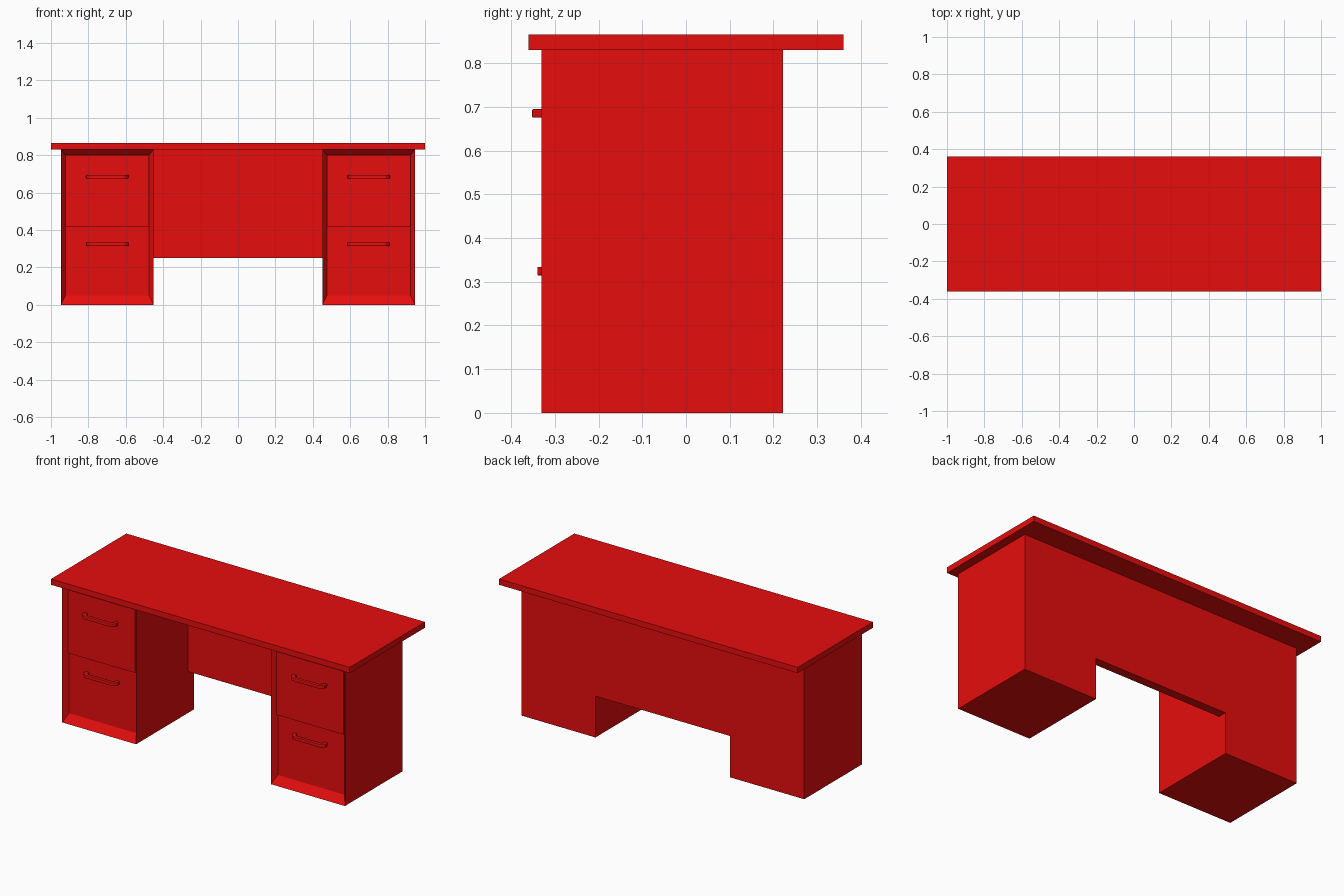
import bpy, bmesh

if "Cube" in bpy.data.objects:
    bpy.data.objects.remove(bpy.data.objects["Cube"])

red = bpy.data.materials.new("red_paint")
red.diffuse_color = (0.8, 0.004, 0.004, 1)
red.use_nodes = True
red.node_tree.nodes["Principled BSDF"].inputs["Base Color"].default_value = red.diffuse_color


def finish(name, bm):
    bmesh.ops.recalc_face_normals(bm, faces=bm.faces)
    for f in bm.faces:
        f.smooth = False
    mesh = bpy.data.meshes.new(name)
    bm.to_mesh(mesh)
    bm.free()
    mesh.materials.append(red)
    obj = bpy.data.objects.new(name, mesh)
    bpy.context.collection.objects.link(obj)
    return obj


def box_bm(x0, x1, y0, y1, z0, z1):
    bm = bmesh.new()
    bmesh.ops.create_cube(bm, size=1)
    for v in bm.verts:
        v.co.x = x1 if v.co.x > 0 else x0
        v.co.y = y1 if v.co.y > 0 else y0
        v.co.z = z1 if v.co.z > 0 else z0
    return bm


def pedestal(name, x0, x1):
    # Box whose front sinks into a sloped, picture-frame recess
    bm = box_bm(x0, x1, -0.33, 0.222, 0, 0.83)
    bm.normal_update()
    front = min(bm.faces, key=lambda f: f.calc_center_median().y)
    bmesh.ops.inset_region(bm, faces=[front], thickness=0.025)
    mid_x = (x0 + x1) / 2
    for v in front.verts:
        v.co.x = x0 + 0.025 if v.co.x < mid_x else x1 - 0.025
        v.co.y = -0.298
        v.co.z = 0.80 if v.co.z > 0.4 else 0.05
    return finish(name, bm)


def handle(name, cx, y, z):
    # Flat bow-shaped pull: plan outline extruded upwards, edges eased
    outer = [(0.1125, 0.008), (0.1125, -0.022), (0.09, -0.041)]
    inner = [(0.082, -0.021), (0.092, -0.012), (0.092, 0.008)]
    half = outer[::-1] + []
    outline = ([(-x, d) for x, d in outer] + half
               + inner[::-1] + [(-x, d) for x, d in inner])
    bm = bmesh.new()
    face = bm.faces.new([bm.verts.new((cx + x, y + d, z - 0.01)) for x, d in outline])
    ext = bmesh.ops.extrude_face_region(bm, geom=[face])
    for v in ext["geom"]:
        if isinstance(v, bmesh.types.BMVert):
            v.co.z += 0.02
    obj = finish(name, bm)
    bevel = obj.modifiers.new("eased_edges", 'BEVEL')
    bevel.width = 0.003
    bevel.segments = 2


# Desk top and modesty panel
finish("desk_top", box_bm(-1, 1, -0.36, 0.36, 0.83, 0.865))
finish("back_panel", box_bm(-0.451, 0.451, 0.168, 0.222, 0.25, 0.83))

# Two pedestals, each with an upper and lower drawer
for side, label in ((-1, "left"), (1, "right")):
    x0, x1 = sorted((side * 0.451, side * 0.947))
    pedestal(label + "_pedestal", x0, x1)
    finish(label + "_upper_drawer",
           box_bm(x0 + 0.024, x1 - 0.024, -0.309, -0.29, 0.418, 0.80))
    handle(label + "_upper_handle", side * 0.699, -0.311, 0.685)
    handle(label + "_lower_handle", side * 0.697, -0.299, 0.324)
